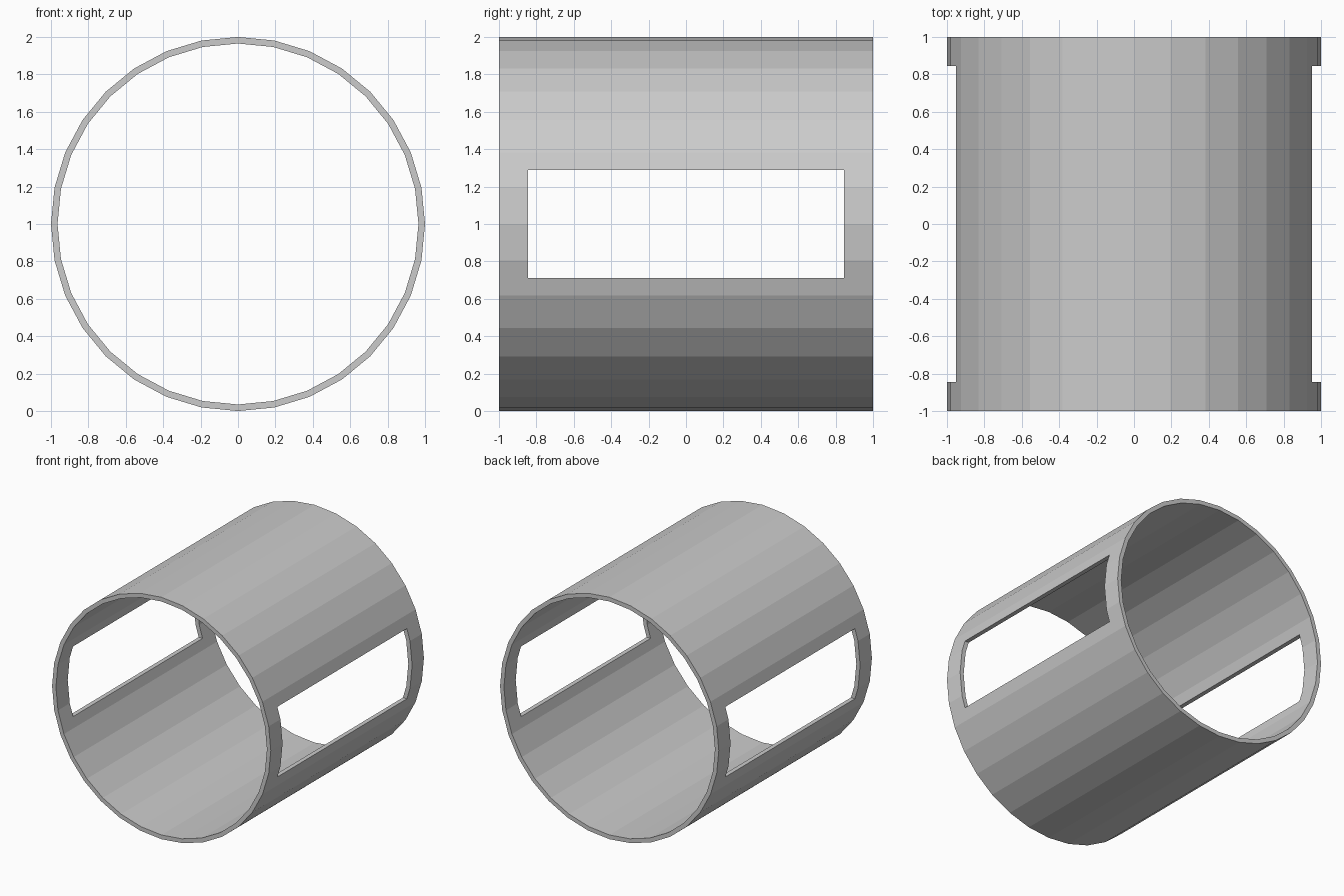
import bpy, bmesh
from math import cos, sin, tau

if "Cube" in bpy.data.objects:
    bpy.data.objects.remove(bpy.data.objects["Cube"])

SIDES, R_OUT, R_IN, HALF = 32, 1.0, 0.965, 1.0

# Tube: a rectangular wall section repeated round the y axis
bm = bmesh.new()
section = [(R_OUT, -HALF), (R_OUT, HALF), (R_IN, HALF), (R_IN, -HALF)]
rings = [[bm.verts.new((r * cos(tau * i / SIDES), y, 1 + r * sin(tau * i / SIDES)))
          for r, y in section] for i in range(SIDES)]
for i in range(SIDES):
    a, b = rings[i], rings[(i + 1) % SIDES]
    for j in range(4):
        k = (j + 1) % 4
        bm.faces.new((a[j], a[k], b[k], b[j]))
bmesh.ops.recalc_face_normals(bm, faces=bm.faces)
mesh = bpy.data.meshes.new("tube_shell")
bm.to_mesh(mesh)
bm.free()
tube = bpy.data.objects.new("tube_shell", mesh)
bpy.context.collection.objects.link(tube)

# Side windows: one box cut straight through both sides
bpy.ops.mesh.primitive_cube_add(size=1, location=(0, 0, 1))
cutter = bpy.context.object
cutter.name = "window_cutter"
cutter.scale = (3, 1.692, 0.58)
cutter.hide_render = True
cut = tube.modifiers.new("windows", 'BOOLEAN')
cut.operation = 'DIFFERENCE'
cut.solver = 'EXACT'
cut.object = cutter

# Apply the cut and drop the helper
bpy.context.view_layer.objects.active = tube
bpy.ops.object.modifier_apply(modifier=cut.name)
bpy.data.objects.remove(cutter)
